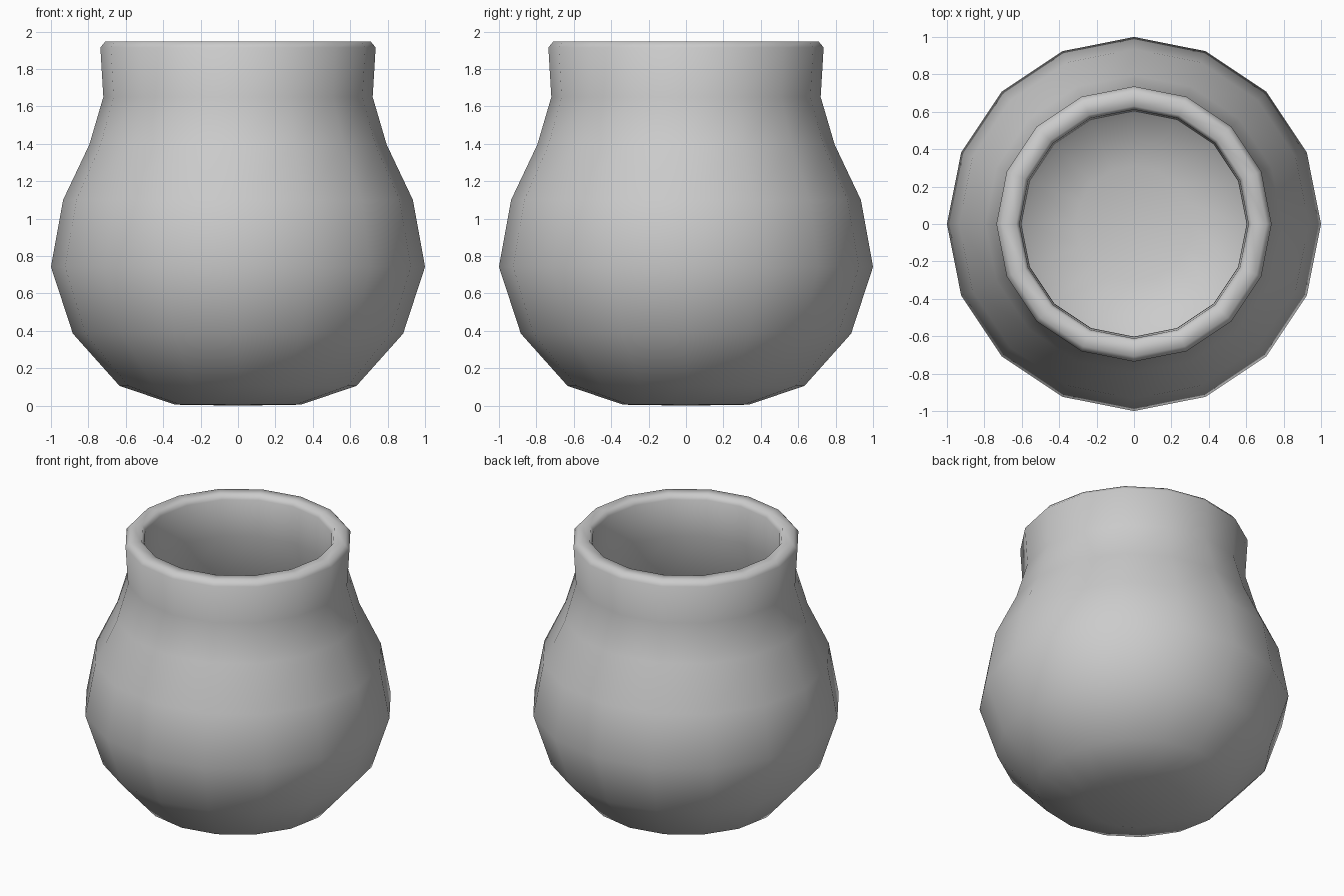
import bpy, bmesh, math

if "Cube" in bpy.data.objects:
    bpy.data.objects.remove(bpy.data.objects["Cube"])

SIDES = 16

# Profile (radius, height): underside, outer wall, rim, inner wall, inner floor
profile = [
    (0, 0), (0.335, 0.005), (0.633, 0.105), (0.883, 0.385), (1.0, 0.742),
    (0.935, 1.10), (0.795, 1.395), (0.72, 1.65), (0.736, 1.915), (0.708, 1.948),
    (0.63, 1.948), (0.612, 1.915), (0.602, 1.66), (0.685, 1.345),
    (0.825, 1.06), (0.883, 0.742), (0.785, 0.44), (0.57, 0.20),
    (0.31, 0.115), (0, 0.11),
]


def lathe(name, points, sides):
    bm = bmesh.new()
    rings = []
    for r, z in points:
        n = sides if r > 0 else 1
        rings.append([bm.verts.new((r * math.cos(math.tau * i / sides),
                                    r * math.sin(math.tau * i / sides), z))
                      for i in range(n)])
    for a, b in zip(rings, rings[1:]):
        for i in range(sides):
            j = (i + 1) % sides
            quad = [a[i % len(a)], a[j % len(a)], b[j % len(b)], b[i % len(b)]]
            bm.faces.new(list(dict.fromkeys(quad)))
    bmesh.ops.recalc_face_normals(bm, faces=bm.faces)
    for f in bm.faces:
        f.smooth = True
    mesh = bpy.data.meshes.new(name)
    bm.to_mesh(mesh)
    bm.free()
    obj = bpy.data.objects.new(name, mesh)
    bpy.context.collection.objects.link(obj)
    return obj


# Hollow round pot with a thick rim
lathe("pot", profile, SIDES)
